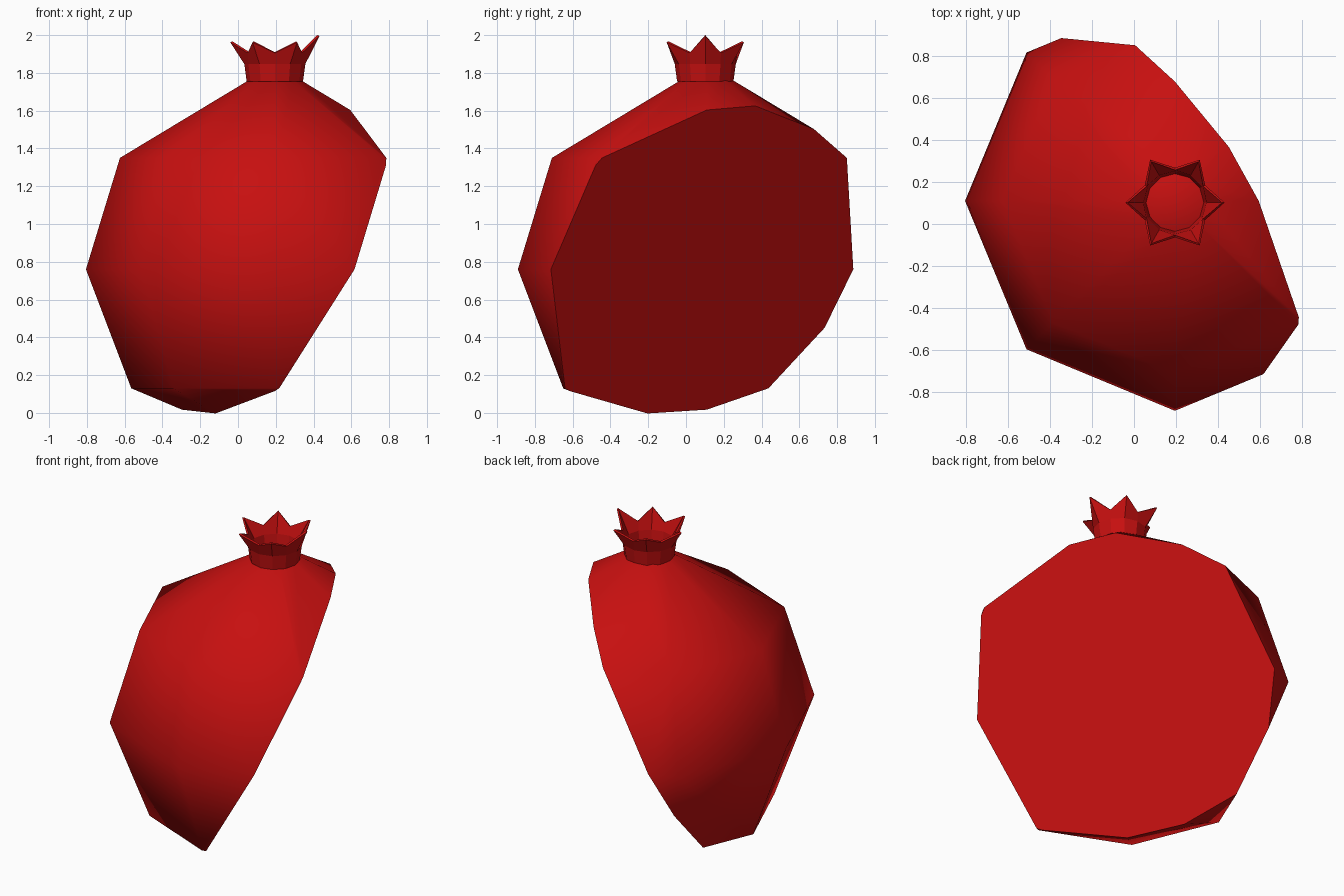
import bpy, bmesh
from math import cos, sin, pi, radians
from mathutils import Vector

if "Cube" in bpy.data.objects:
    bpy.data.objects.remove(bpy.data.objects["Cube"])

AXIS = Vector((0.195, 0.11, 0))    # stem axis of the fruit

red = bpy.data.materials.new("pomegranate red")
red.use_nodes = True
red.diffuse_color = (0.57, 0.005, 0.005, 1)
red.node_tree.nodes["Principled BSDF"].inputs["Base Color"].default_value = red.diffuse_color


def ring(bm, centre, sides, shape):
    """Add a ring of vertices; shape(i) gives radius and height."""
    verts = []
    for i in range(sides):
        a = 2 * pi * i / sides
        r, z = shape(i)
        verts.append(bm.verts.new(centre + Vector((r * cos(a), r * sin(a), z))))
    return verts


def bridge(bm, low, high):
    n = len(low)
    for i in range(n):
        j = (i + 1) % n
        bm.faces.new((low[i], low[j], high[j], high[i]))


def finish(bm, name):
    bmesh.ops.recalc_face_normals(bm, faces=bm.faces)
    mesh = bpy.data.meshes.new(name)
    bm.to_mesh(mesh)
    bm.free()
    obj = bpy.data.objects.new(name, mesh)
    bpy.context.collection.objects.link(obj)
    mesh.materials.append(red)
    return obj


# Fruit body: eight-sided rings from the neck down to a point
bm = bmesh.new()
profile = [(0.76, 0.13), (1.0, 0.76), (0.82, 1.35), (0.14, 1.76)]
rings = [ring(bm, AXIS, 8, lambda i, p=p: p) for p in profile]
for low, high in zip(rings, rings[1:]):
    bridge(bm, low, high)
bm.faces.new(rings[-1])
tip = bm.verts.new(AXIS + Vector((0, 0, -0.19)))
for i in range(8):
    bm.faces.new((tip, rings[0][(i + 1) % 8], rings[0][i]))

# Slanted slice through the fruit, closed with one flat face
cut = bmesh.ops.bisect_plane(
    bm, geom=bm.verts[:] + bm.edges[:] + bm.faces[:], dist=0.0001,
    plane_co=(-0.12, -0.2, 0), plane_no=(1.33, 0.8, -0.747), clear_outer=True)
rim = [e for e in bm.edges if e.is_boundary]
bmesh.ops.holes_fill(bm, edges=rim, sides=0)
body = finish(bm, "fruit_half")
bpy.ops.object.select_all(action="DESELECT")
body.select_set(True)
bpy.context.view_layer.objects.active = body
bpy.ops.object.shade_smooth_by_angle(angle=radians(55))

# Crown: thin flared cup with six pointed sepals
def sepal(i):
    if i % 2:
        return 0.155, 1.91
    return (0.225, 2.0) if i == 0 else (0.225, 1.967)

bm = bmesh.new()
centre = AXIS - Vector((0, 0.008, 0))
levels = [ring(bm, centre, 12, lambda i: (0.137, 1.755)),
          ring(bm, centre, 12, lambda i: (0.15, 1.85)),
          ring(bm, centre, 12, sepal)]
for low, high in zip(levels, levels[1:]):
    bridge(bm, low, high)
crown = finish(bm, "crown")
wall = crown.modifiers.new("wall", "SOLIDIFY")
wall.thickness = 0.012
wall.offset = -1
